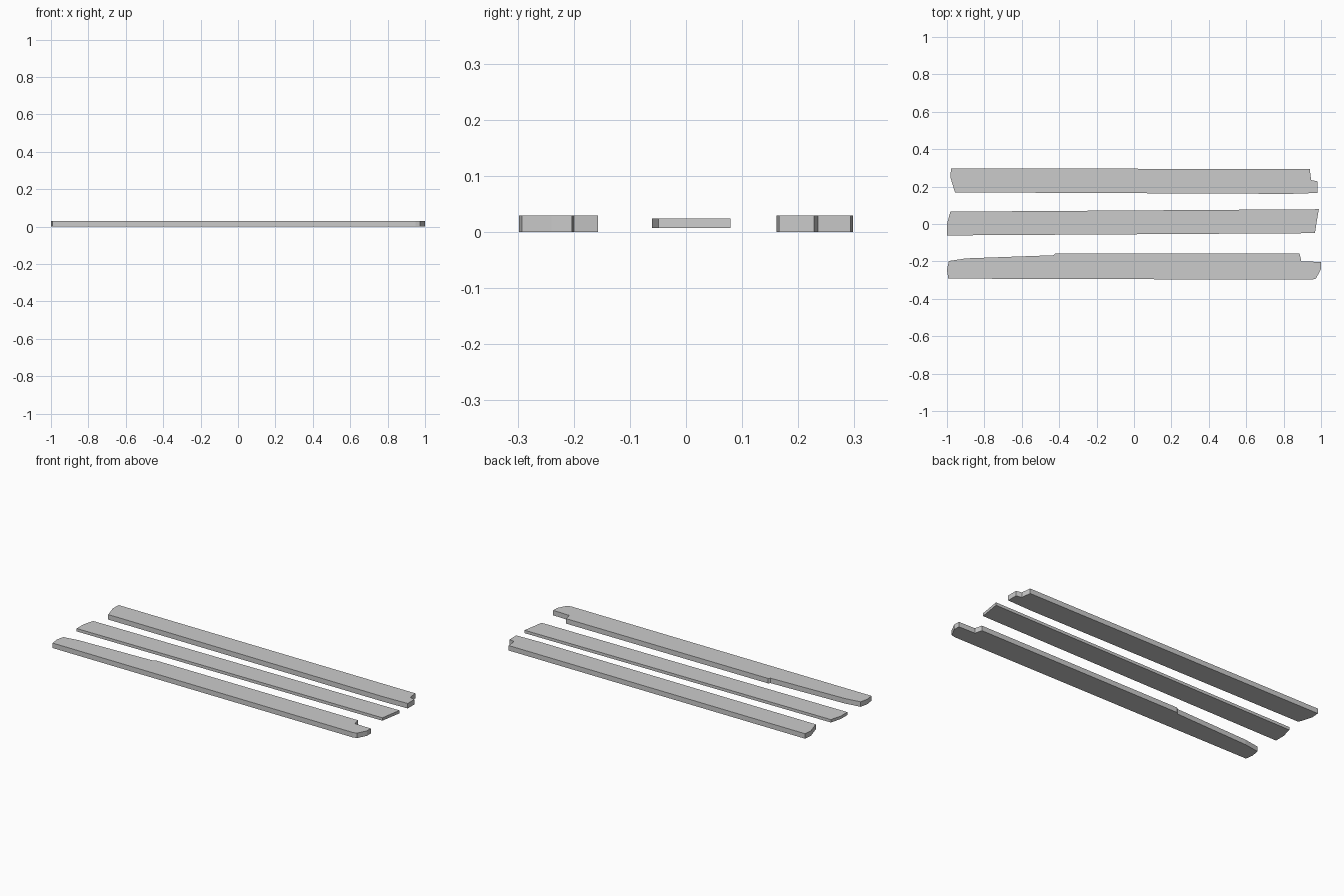
import bpy, bmesh

if "Cube" in bpy.data.objects:
    bpy.data.objects.remove(bpy.data.objects["Cube"])


def plank(name, outline, z0, z1):
    """Extrude a top-view outline into a flat board."""
    bm = bmesh.new()
    base = bm.faces.new([bm.verts.new((x, y, z0)) for x, y in outline])
    top = bmesh.ops.extrude_face_region(bm, geom=[base], use_keep_orig=True)
    verts = [g for g in top["geom"] if isinstance(g, bmesh.types.BMVert)]
    bmesh.ops.translate(bm, verts=verts, vec=(0, 0, z1 - z0))
    bmesh.ops.recalc_face_normals(bm, faces=bm.faces)
    mesh = bpy.data.meshes.new(name)
    bm.to_mesh(mesh)
    bm.free()
    obj = bpy.data.objects.new(name, mesh)
    bpy.context.collection.objects.link(obj)
    return obj


# Front board: worn top-left edge and a broken notch on the right
plank("front_plank", [
    (-1.0, -0.245), (-0.993, -0.292), (0.95, -0.298), (0.973, -0.292),
    (1.0, -0.24), (1.0, -0.203), (0.895, -0.2), (0.885, -0.157),
    (-0.42, -0.157), (-0.43, -0.167), (-0.90, -0.184), (-0.99, -0.198)],
    0.0, 0.029)

# Middle board: thinner, slightly skewed
plank("middle_plank", [
    (-1.0, -0.061), (0.967, -0.049), (0.988, 0.079),
    (-0.982, 0.066), (-1.0, 0.0)],
    0.007, 0.024)

# Back board: small notch at the right end
plank("back_plank", [
    (-0.957, 0.169), (0.83, 0.161), (0.98, 0.166), (0.98, 0.228),
    (0.947, 0.235), (0.94, 0.293), (-0.978, 0.298), (-0.982, 0.25)],
    0.0, 0.029)
